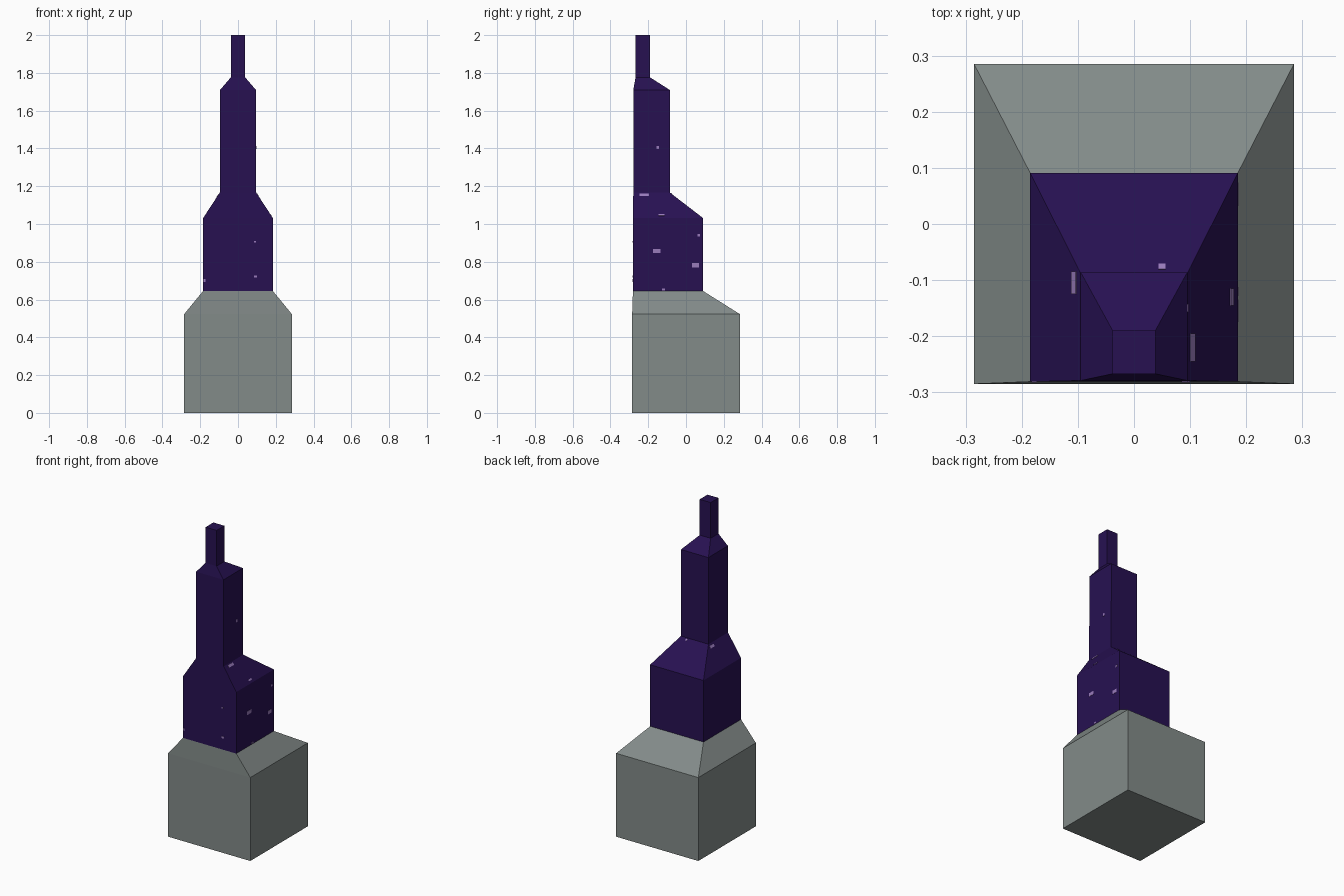
import bpy, bmesh
from mathutils import Vector, Matrix
from mathutils.bvhtree import BVHTree

if "Cube" in bpy.data.objects:
    bpy.data.objects.remove(bpy.data.objects["Cube"])


def material(name, rgb):
    m = bpy.data.materials.new(name)
    m.diffuse_color = (*rgb, 1)
    m.use_nodes = True
    m.node_tree.nodes["Principled BSDF"].inputs["Base Color"].default_value = m.diffuse_color
    return m


stone = material("grey stone", (0.225, 0.258, 0.25))
purple = material("deep purple", (0.02, 0.0055, 0.083))
lavender = material("pale lavender", (0.32, 0.2, 0.5))


def finish(name, bm, mat):
    bmesh.ops.recalc_face_normals(bm, faces=bm.faces)
    me = bpy.data.meshes.new(name)
    bm.to_mesh(me)
    me.materials.append(mat)
    ob = bpy.data.objects.new(name, me)
    bpy.context.collection.objects.link(ob)
    return ob


def stack(bm, levels, cap_bottom, cap_top):
    """Loft rectangular rings given as (z, half width, front y, back y)."""
    rings = [[bm.verts.new(p) for p in ((-x, f, z), (x, f, z), (x, b, z), (-x, b, z))]
             for z, x, f, b in levels]
    for lo, hi in zip(rings, rings[1:]):
        for i in range(4):
            j = (i + 1) % 4
            bm.faces.new((lo[i], lo[j], hi[j], hi[i]))
    if cap_bottom:
        bm.faces.new(rings[0])
    if cap_top:
        bm.faces.new(rings[-1])


# Grey base block with sloped shoulders
bm = bmesh.new()
stack(bm, [(0, .285, -.285, .285), (.523, .285, -.285, .285),
           (.645, .185, -.281, .091)], True, False)
finish("base_block", bm, stone)
bm.free()

# Purple stepped tower and spire
bm = bmesh.new()
stack(bm, [(.645, .185, -.281, .091), (1.031, .185, -.281, .091),
           (1.167, .096, -.279, -.086), (1.71, .095, -.279, -.086),
           (1.776, .038, -.267, -.19), (2.0, .038, -.267, -.19)], False, True)
finish("stepped_tower", bm, purple)
tree = BVHTree.FromBMesh(bm)
bm.free()

# Pale flecks: thin plates projected onto the tower (origin, direction, size)
R, L, F, D = Vector((-1, 0, 0)), Vector((1, 0, 0)), Vector((0, 1, 0)), Vector((0, 0, -1))
flecks = [((1, -.155, .857), R, .04, .022), ((1, .05, .782), R, .035, .022),
          ((1, -.15, 1.405), R, .014, .018), ((1, .068, .94), R, .012, .012),
          ((1, -.12, .653), R, .016, .01),
          ((.09, -1, .907), F, .01, .008), ((.092, -1, .722), F, .016, .012),
          ((-.178, -1, .7), F, .01, .016),
          ((.104, -.22, 3), D, .05, .016), ((.174, -.13, 3), D, .03, .01),
          ((-.107, -.105, 3), D, .04, .016), ((.05, -.076, 3), D, .012, .012)]
bm = bmesh.new()
for origin, direction, w, h in flecks:
    hit, n, _, _ = tree.ray_cast(Vector(origin), direction)
    if hit is None:
        continue
    if n.dot(direction) > 0:
        n = -n
    side = Vector((0, 0, 1)).cross(n).normalized()
    rot = Matrix((side, n.cross(side), n)).transposed().to_4x4()
    bmesh.ops.create_cube(bm, size=1, matrix=Matrix.Translation(hit) @ rot
                          @ Matrix.Diagonal((w, h, .003, 1)))
finish("pale_flecks", bm, lavender)
bm.free()
